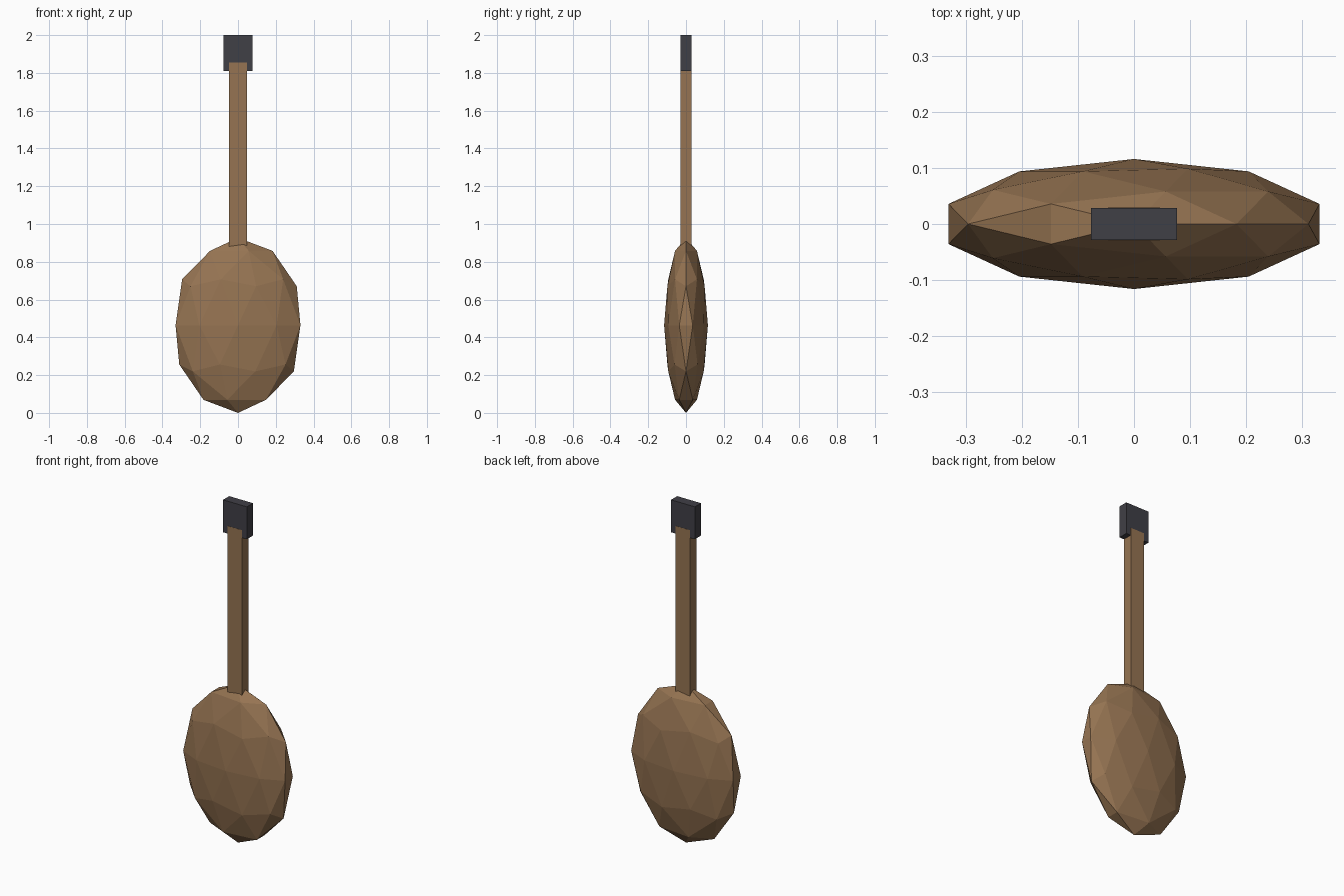
import bpy

if "Cube" in bpy.data.objects:
    bpy.data.objects.remove(bpy.data.objects["Cube"])


def material(name, rgb):
    m = bpy.data.materials.new(name)
    m.diffuse_color = (*rgb, 1.0)
    m.use_nodes = True
    m.node_tree.nodes["Principled BSDF"].inputs["Base Color"].default_value = m.diffuse_color
    return m


wood = material("brown_wood", (0.305, 0.175, 0.085))
dark = material("dark_grey", (0.051, 0.050, 0.061))


def finish(name, scale, mat):
    ob = bpy.context.object
    ob.name = name
    ob.scale = scale
    bpy.ops.object.transform_apply(location=False, rotation=False, scale=True)
    ob.data.materials.append(mat)
    return ob


def box(name, half_x, half_y, z0, z1, mat):
    bpy.ops.mesh.primitive_cube_add(size=2, location=(0, 0, (z0 + z1) / 2))
    return finish(name, (half_x, half_y, (z1 - z0) / 2), mat)


# Faceted, flattened oval body
R = 0.4635
bpy.ops.mesh.primitive_ico_sphere_add(subdivisions=2, radius=1, location=(0, 0, R))
finish("body", (R * 0.75, R * 0.25, R), wood)

# Long neck sunk into the body, a hair thicker than the head it overlaps
box("neck", 0.0464, 0.0293, 0.83, 1.855, wood)

# Head block at the top
box("head", 0.077, 0.0283, 1.81, 2.0, dark)
